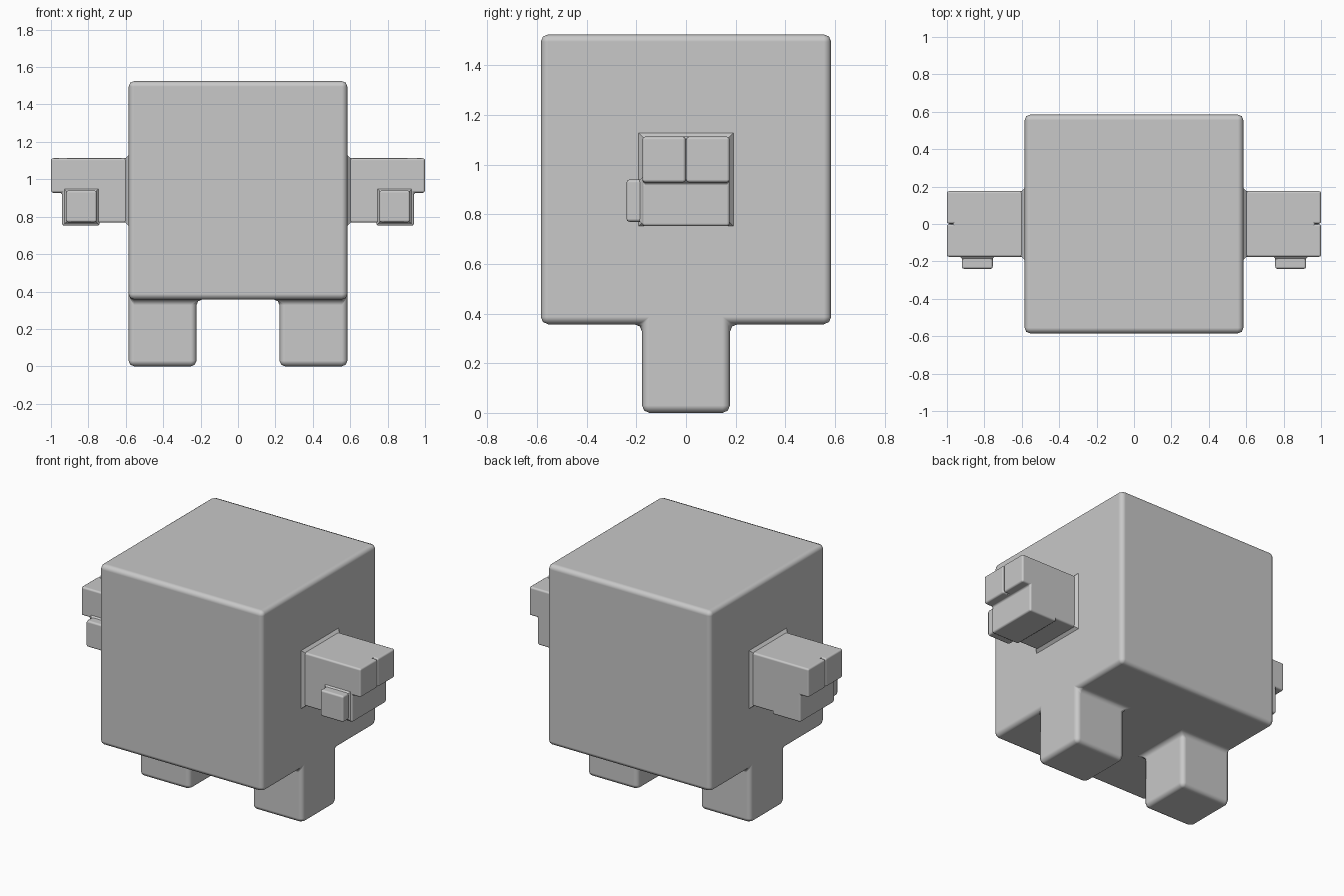
import bpy, bmesh
from mathutils import Vector

if "Cube" in bpy.data.objects:
    bpy.data.objects.remove(bpy.data.objects["Cube"])

grey = bpy.data.materials.new("light_grey")
grey.diffuse_color = (0.58, 0.58, 0.58, 1)
grey.use_nodes = True
grey.node_tree.nodes["Principled BSDF"].inputs["Base Color"].default_value = grey.diffuse_color


def finish(name, bm, bevel=0.0):
    """Turn a bmesh into an object with softly rounded edges."""
    bmesh.ops.recalc_face_normals(bm, faces=bm.faces)
    for f in bm.faces:
        f.smooth = bevel > 0
    me = bpy.data.meshes.new(name)
    bm.to_mesh(me)
    bm.free()
    me.materials.append(grey)
    ob = bpy.data.objects.new(name, me)
    bpy.context.collection.objects.link(ob)
    if bevel:
        m = ob.modifiers.new("soft_edges", "BEVEL")
        m.width = bevel
        m.segments = 2
        m.limit_method = 'ANGLE'
        m.angle_limit = 0.5
        m.harden_normals = True
    return ob


def box_bm(lo, hi):
    bm = bmesh.new()
    bmesh.ops.create_cube(bm, size=1)
    for v in bm.verts:
        v.co = Vector([hi[i] if v.co[i] > 0 else lo[i] for i in range(3)])
    return bm


def box(name, lo, hi, bevel):
    return finish(name, box_bm(lo, hi), bevel)


def collar(name, lo, hi, axis, base, grow):
    """Chamfered skirt: the end at coordinate `base` on `axis` is wider."""
    bm = box_bm(lo, hi)
    for v in bm.verts:
        if abs(v.co[axis] - base) < 1e-5:
            for i in range(3):
                if i != axis:
                    v.co[i] += grow if v.co[i] > (lo[i] + hi[i]) / 2 else -grow
    return finish(name, bm)


# Body cube with two legs extruded from its underside
B, LEG_IN, LEG_Y = 0.585, 0.222, 0.177
bm = box_bm((-B, -B, 0.357), (B, B, 1.525))
for axis, at in ((0, LEG_IN), (0, -LEG_IN), (1, LEG_Y), (1, -LEG_Y)):
    co, no = Vector((0, 0, 0)), Vector((0, 0, 0))
    co[axis], no[axis] = at, 1
    bmesh.ops.bisect_plane(bm, geom=bm.verts[:] + bm.edges[:] + bm.faces[:],
                           plane_co=co, plane_no=no)
feet = []
for f in bm.faces:
    c = f.calc_center_median()
    if c.z < 0.36 and abs(c.x) > LEG_IN and abs(c.y) < 0.1:
        feet.append(f)
for f in bmesh.ops.extrude_discrete_faces(bm, faces=feet)["faces"]:
    for v in f.verts:
        v.co.z = 0
bmesh.ops.recalc_face_normals(bm, faces=bm.faces)
bmesh.ops.dissolve_limit(bm, angle_limit=0.02, verts=bm.verts, edges=bm.edges)
finish("body_and_legs", bm, 0.03)

# Arms with hands, mirrored left and right
AY, BV = 0.176, 0.012
for side, s in (("right", 1), ("left", -1)):
    def span(x0, x1, y0, y1, z0, z1):
        xs = sorted((x0 * s, x1 * s))
        return (xs[0], y0, z0), (xs[1], y1, z1)

    # Arm, stepped at the end under the fingers
    bm = bmesh.new()
    prof = [(0.56, 0.768), (0.94, 0.768), (0.94, 0.928),
            (0.968, 0.928), (0.968, 1.113), (0.56, 1.113)]
    face = bm.faces.new([bm.verts.new((x * s, -AY, z)) for x, z in prof])
    ext = bmesh.ops.extrude_face_region(bm, geom=[face])["geom"]
    for v in ext:
        if isinstance(v, bmesh.types.BMVert):
            v.co.y = AY
    finish(side + "_arm", bm, BV)

    # Shoulder skirt where the arm meets the body
    collar(side + "_shoulder", *span(0.58, 0.605, -AY + .003, AY - .003, 0.771, 1.11),
           0, 0.58 * s, 0.023)
    # Palm, two fingers and a thumb pointing forward
    box(side + "_palm", *span(0.74, 0.941, -AY, AY, 0.752, 0.926), BV)
    for name, y0, y1 in (("front", -AY, -0.001), ("back", 0.001, AY)):
        box(f"{side}_{name}_finger", *span(0.93, 1.0, y0, y1, 0.928, 1.113), BV)
    box(side + "_thumb", *span(0.755, 0.92, -0.24, -0.15, 0.77, 0.94), BV)
    collar(side + "_thumb_base", *span(0.757, 0.918, -0.188, -0.174, 0.772, 0.938),
           1, -0.174, 0.012)
